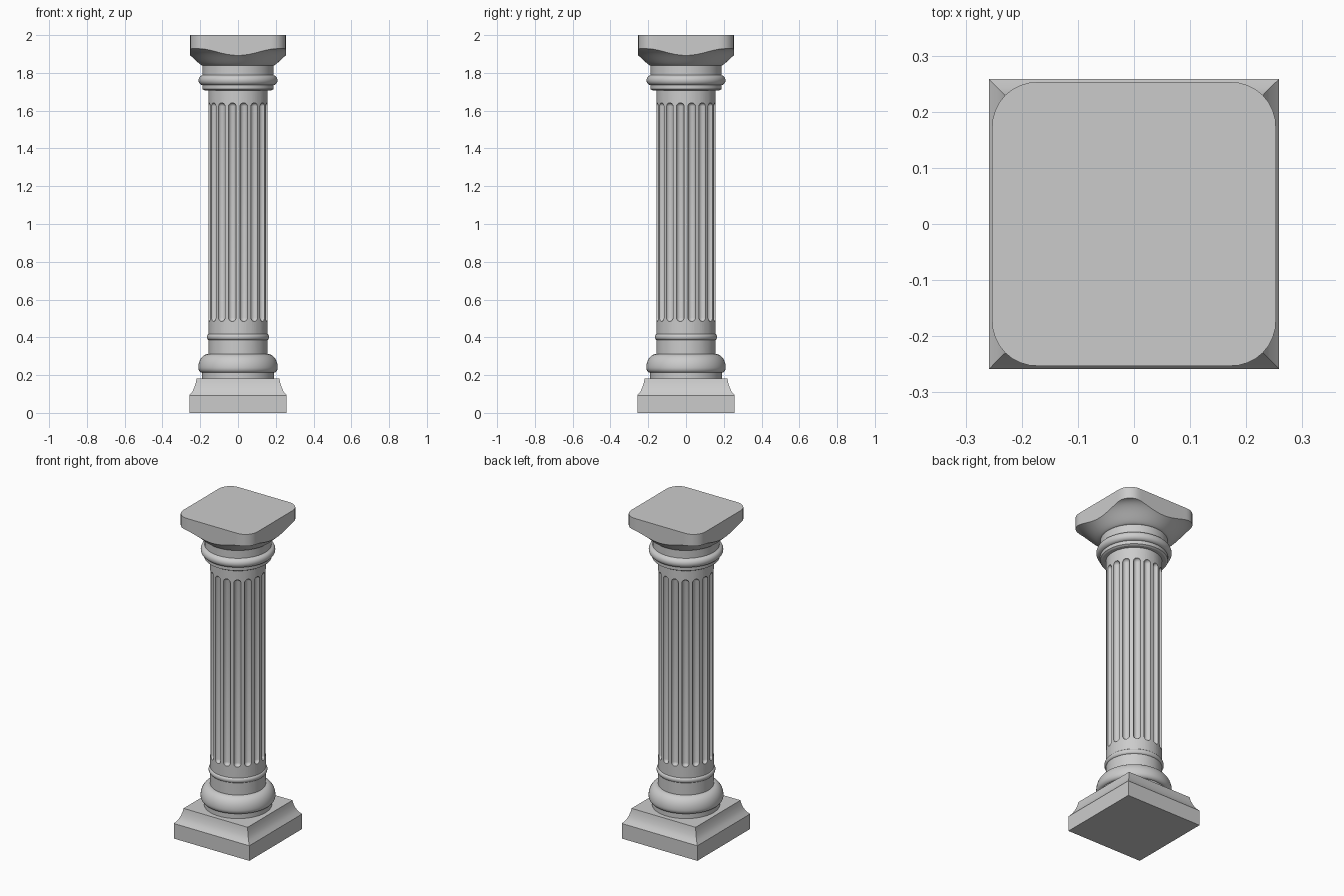
import bpy, bmesh
from math import sin, cos, pi, radians, sqrt
from mathutils import Matrix, Vector

cube = bpy.data.objects.get("Cube")
if cube:
    bpy.data.objects.remove(cube, do_unlink=True)

stone = bpy.data.materials.new("grey stone")
stone.use_nodes = True
GREY = (0.6, 0.6, 0.6, 1)
stone.diffuse_color = GREY
stone.node_tree.nodes["Principled BSDF"].inputs["Base Color"].default_value = GREY


def add_object(name, bm):
    bmesh.ops.recalc_face_normals(bm, faces=bm.faces)
    mesh = bpy.data.meshes.new(name)
    bm.to_mesh(mesh)
    bm.free()
    mesh.materials.append(stone)
    obj = bpy.data.objects.new(name, mesh)
    bpy.context.collection.objects.link(obj)
    return obj


def smooth(obj):
    bpy.ops.object.select_all(action="DESELECT")
    obj.select_set(True)
    bpy.context.view_layer.objects.active = obj
    bpy.ops.object.shade_smooth_by_angle(angle=radians(30))


def skin(name, rings):
    """Closed solid through a stack of equal-sized rings."""
    bm = bmesh.new()
    loops = [[bm.verts.new(p) for p in ring] for ring in rings]
    n = len(loops[0])
    for low, high in zip(loops, loops[1:]):
        for i in range(n):
            j = (i + 1) % n
            bm.faces.new((low[i], low[j], high[j], high[i]))
    bm.faces.new(loops[0][::-1])
    bm.faces.new(loops[-1])
    return add_object(name, bm)


def lathe(name, profile, sides=64):
    angles = [2 * pi * i / sides for i in range(sides)]
    return skin(name, [[(r * cos(a), r * sin(a), z) for a in angles] for r, z in profile])


def arc(r, z, dr, dz, start, end, steps=8):
    """Elliptical moulding profile, angles in degrees."""
    angles = [radians(start + (end - start) * i / steps) for i in range(steps + 1)]
    return [(r + dr * cos(a), z + dz * sin(a)) for a in angles]


# Square plinth with a hollow sloping shoulder
plinth_profile = [(0.258, 0), (0.258, 0.093), (0.242, 0.112), (0.231, 0.135),
                  (0.223, 0.16), (0.219, 0.182)]
corners = [(1, 1), (-1, 1), (-1, -1), (1, -1)]
smooth(skin("plinth", [[(h * x, h * y, z) for x, y in corners] for h, z in plinth_profile]))

# Round base: fillet and swelling torus
smooth(lathe("base_torus", [(0.19, 0.175), (0.19, 0.213)]
             + arc(0.19, 0.24, 0.02, 0.027, -80, 0, 6)
             + arc(0.157, 0.24, 0.053, 0.072, 8, 90, 10)))

# Thin ring around the foot of the shaft
smooth(lathe("foot_ring", arc(0.153, 0.402, 0.012, 0.016, -90, 90)))

# Shaft with round-ended flutes cut out of it
shaft = lathe("fluted_shaft", [(0.156, 0.3), (0.156, 1.72)])
FLUTES, FLUTE_R, LOW, HIGH = 16, 0.021, 0.484, 1.642
bm = bmesh.new()
for i in range(FLUTES):
    a = 2 * pi * (i + 0.5) / FLUTES
    ball = bmesh.ops.create_uvsphere(bm, u_segments=20, v_segments=11, radius=FLUTE_R)
    for v in ball["verts"]:
        v.co.z += HIGH - FLUTE_R if v.co.z > 0 else LOW + FLUTE_R
    bmesh.ops.translate(bm, verts=ball["verts"], vec=Vector((0.157 * cos(a), 0.157 * sin(a), 0)))
cutter = add_object("flute_cutter", bm)
cutter.hide_render = True
cut = shaft.modifiers.new("flutes", "BOOLEAN")
cut.operation = "DIFFERENCE"
cut.solver = "EXACT"
cut.object = cutter
bpy.context.view_layer.objects.active = shaft
bpy.ops.object.modifier_apply(modifier=cut.name)
bpy.data.objects.remove(cutter, do_unlink=True)
smooth(shaft)

# Necking: fillet, round collar and plain neck
smooth(lathe("necking", [(0.178, 1.708), (0.188, 1.714), (0.188, 1.735)]
             + arc(0.186, 1.761, 0.023, 0.026, -80, 80, 10)
             + [(0.187, 1.79), (0.187, 1.845)]))

# Capital: bell flaring out into a rounded square slab
HALF, ROUND, NECK, REACH = 0.253, 0.08, 0.187, 0.325


def slab_radius(angle):
    a, b = sorted((abs(cos(angle)), abs(sin(angle))), reverse=True)
    k = HALF - ROUND
    if HALF * b / a <= k:
        return HALF / a
    m = k * (a + b)
    return m + sqrt(m * m - 2 * k * k + ROUND * ROUND)


def bell_height(r):
    t = min(1, max(0, (r - NECK) / (REACH - NECK)))
    return 1.838 + 0.09 * sin(t * pi / 2) ** 1.3


SIDES, STEPS = 128, 12
angles = [2 * pi * i / SIDES for i in range(SIDES)]
rings = []
for s in range(STEPS + 1):
    radii = [NECK + (slab_radius(a) - NECK) * s / STEPS for a in angles]
    rings.append([(r * cos(a), r * sin(a), bell_height(r)) for r, a in zip(radii, angles)])
rings.append([(x, y, 2) for x, y, z in rings[-1]])
smooth(skin("capital", rings))
